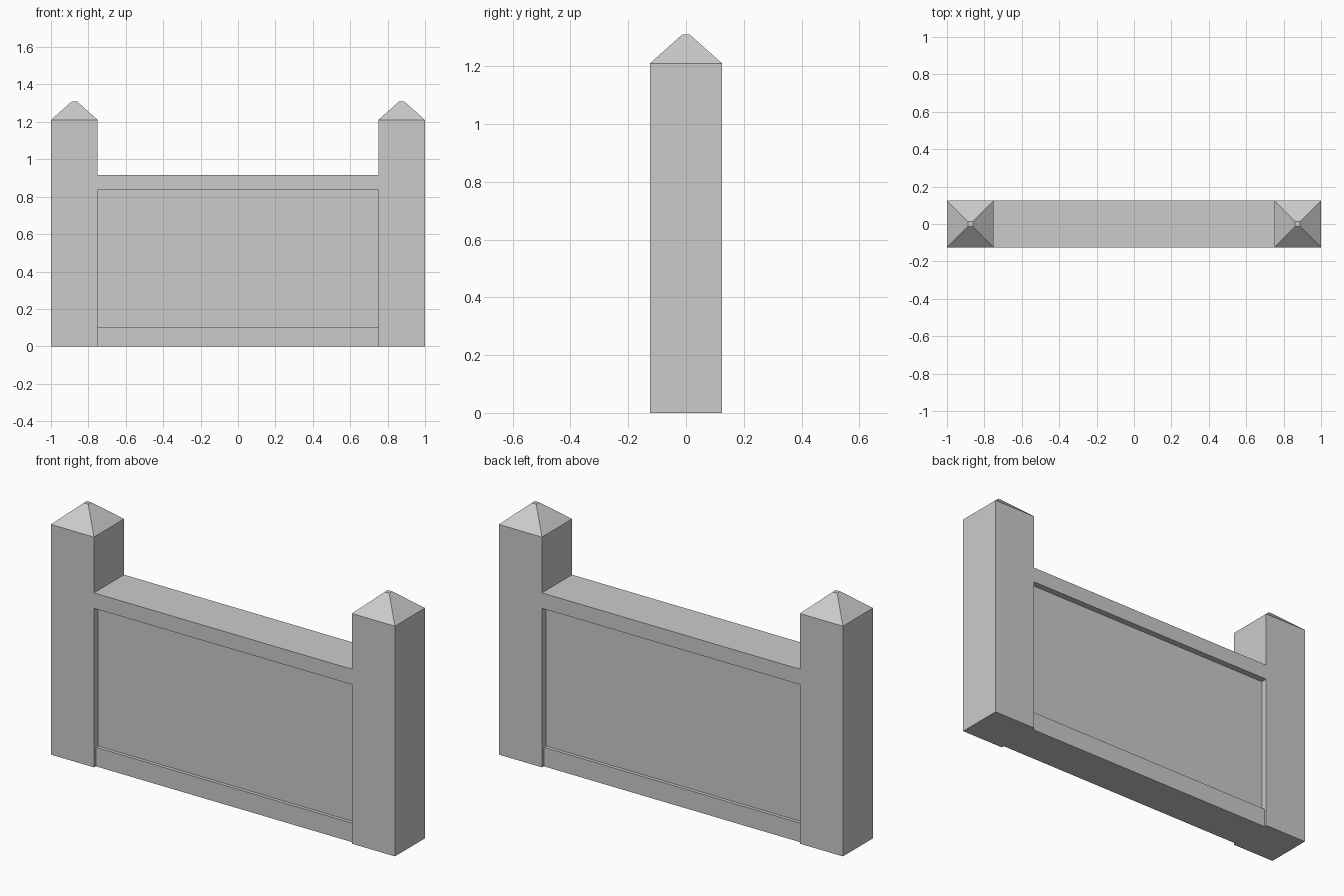
import bpy
import math

if "Cube" in bpy.data.objects:
    bpy.data.objects.remove(bpy.data.objects["Cube"])


def box(name, x0, x1, half_y, z0, z1):
    bpy.ops.mesh.primitive_cube_add(size=1, location=((x0 + x1) / 2, 0, (z0 + z1) / 2))
    ob = bpy.context.object
    ob.name = name
    ob.scale = (x1 - x0, 2 * half_y, z1 - z0)
    bpy.ops.object.transform_apply(location=False, rotation=False, scale=True)
    return ob


# Wall courses running the full length through the posts
box("base_course", -1, 1, 0.11, 0, 0.1)
box("wall_panel", -1, 1, 0.092, 0.1, 0.836)
box("top_rail", -1, 1, 0.125, 0.836, 0.917)

# End posts with blunt pyramid caps
for side, x in (("left", -0.875), ("right", 0.875)):
    box(side + "_post", x - 0.125, x + 0.125, 0.125, 0, 1.21)
    bpy.ops.mesh.primitive_cone_add(
        vertices=4, radius1=0.125 * math.sqrt(2), radius2=0.013 * math.sqrt(2),
        depth=0.1, location=(x, 0, 1.26), rotation=(0, 0, math.pi / 4))
    cap = bpy.context.object
    cap.name = side + "_post_cap"
    bpy.ops.object.transform_apply(location=False, rotation=True, scale=False)
